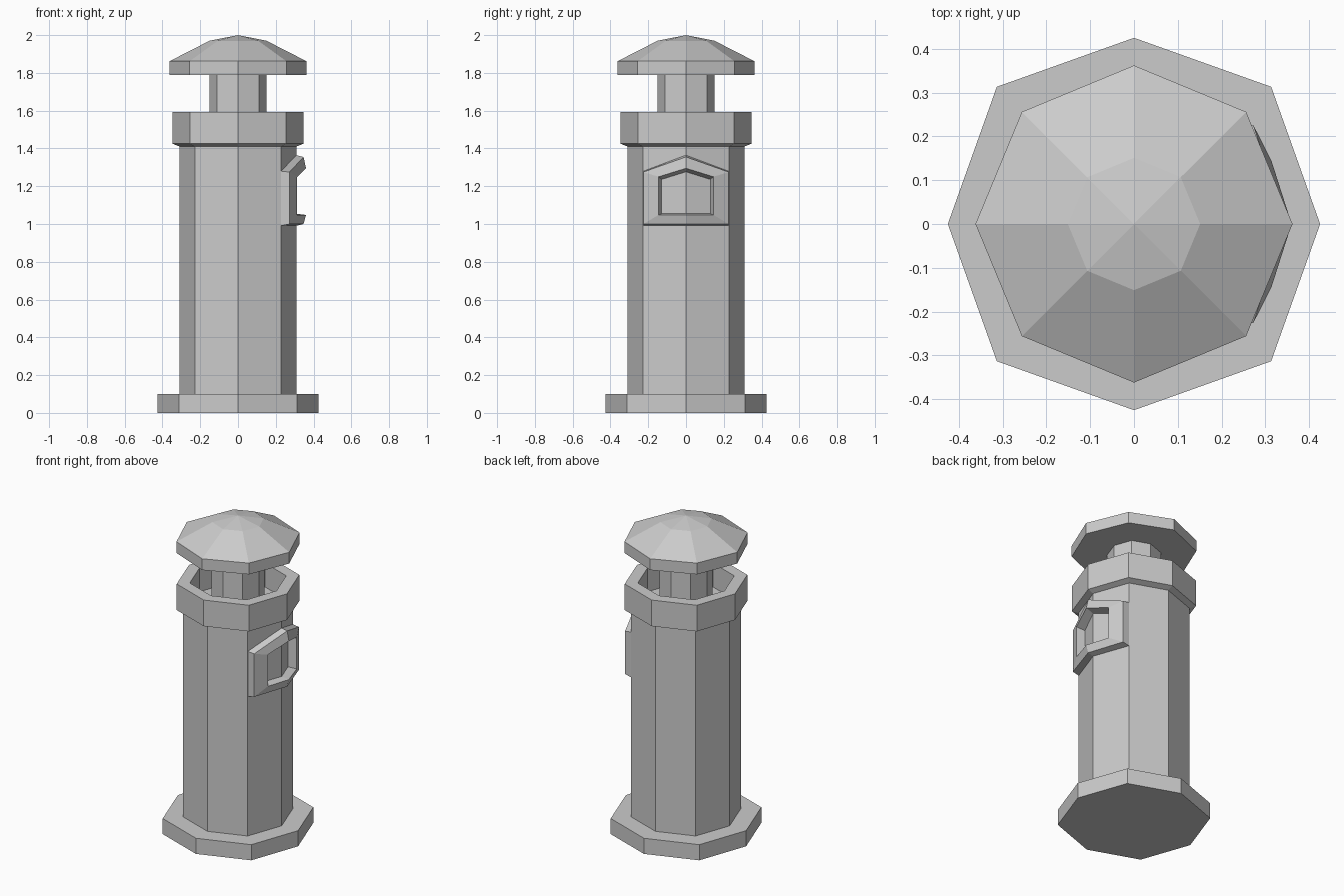
import bpy, bmesh
from math import sqrt

if "Cube" in bpy.data.objects:
    bpy.data.objects.remove(bpy.data.objects["Cube"])


def finish(name, bm):
    bmesh.ops.recalc_face_normals(bm, faces=bm.faces)
    mesh = bpy.data.meshes.new(name)
    bm.to_mesh(mesh)
    bm.free()
    obj = bpy.data.objects.new(name, mesh)
    bpy.context.collection.objects.link(obj)
    return obj


def bridge(bm, a, b):
    n = len(a)
    for i in range(n):
        j = (i + 1) % n
        bm.faces.new((a[i], a[j], b[j], b[i]))


def octagon_stack(name, profile, diag=0.737):
    """Eight-sided stack from (radius, z) pairs; radius 0 closes to a point."""
    bm = bmesh.new()
    dirs = [(1, 0), (diag, diag), (0, 1), (-diag, diag),
            (-1, 0), (-diag, -diag), (0, -1), (diag, -diag)]
    first = prev = None
    tip = None
    for r, z in profile:
        if r == 0:
            tip = bm.verts.new((0, 0, z))
            for i in range(8):
                bm.faces.new((prev[i], prev[(i + 1) % 8], tip))
            break
        ring = [bm.verts.new((r * x, r * y, z)) for x, y in dirs]
        if prev:
            bridge(bm, prev, ring)
        else:
            first = ring
        prev = ring
    bm.faces.new(first[::-1])
    if tip is None:
        bm.faces.new(prev)
    return finish(name, bm)


# Foot slab
octagon_stack("base", [(0.425, 0), (0.425, 0.10)])

# Shaft with flared hollow collar
octagon_stack("tower_shaft", [(0.309, 0.10), (0.309, 1.41), (0.346, 1.425),
                              (0.346, 1.592), (0.272, 1.592), (0.272, 1.44)])

# Neck holding the roof
octagon_stack("neck", [(0.15, 1.44), (0.15, 1.79)])

# Faceted roof
octagon_stack("roof", [(0.362, 1.79), (0.362, 1.862), (0.151, 1.97), (0, 2.0)],
              sqrt(0.5))


# Window frame folded around the +x corner of the shaft
def window_loop(bm, x_mid, slope, half, z_low, z_side, z_peak):
    outline = [(-half, z_low), (0, z_low), (half, z_low),
               (half, z_side), (0, z_peak), (-half, z_side)]
    return [bm.verts.new((x_mid - slope * abs(y), y, z)) for y, z in outline]


bm = bmesh.new()
loops = [window_loop(bm, 0.305, 0.355, 0.226, 0.99, 1.28, 1.365),
         window_loop(bm, 0.347, 0.330, 0.226, 1.00, 1.275, 1.355),
         window_loop(bm, 0.360, 0.320, 0.145, 1.048, 1.25, 1.295),
         window_loop(bm, 0.305, 0.355, 0.128, 1.055, 1.235, 1.275)]
for k in range(4):
    bridge(bm, loops[k], loops[(k + 1) % 4])
finish("window_frame", bm)
